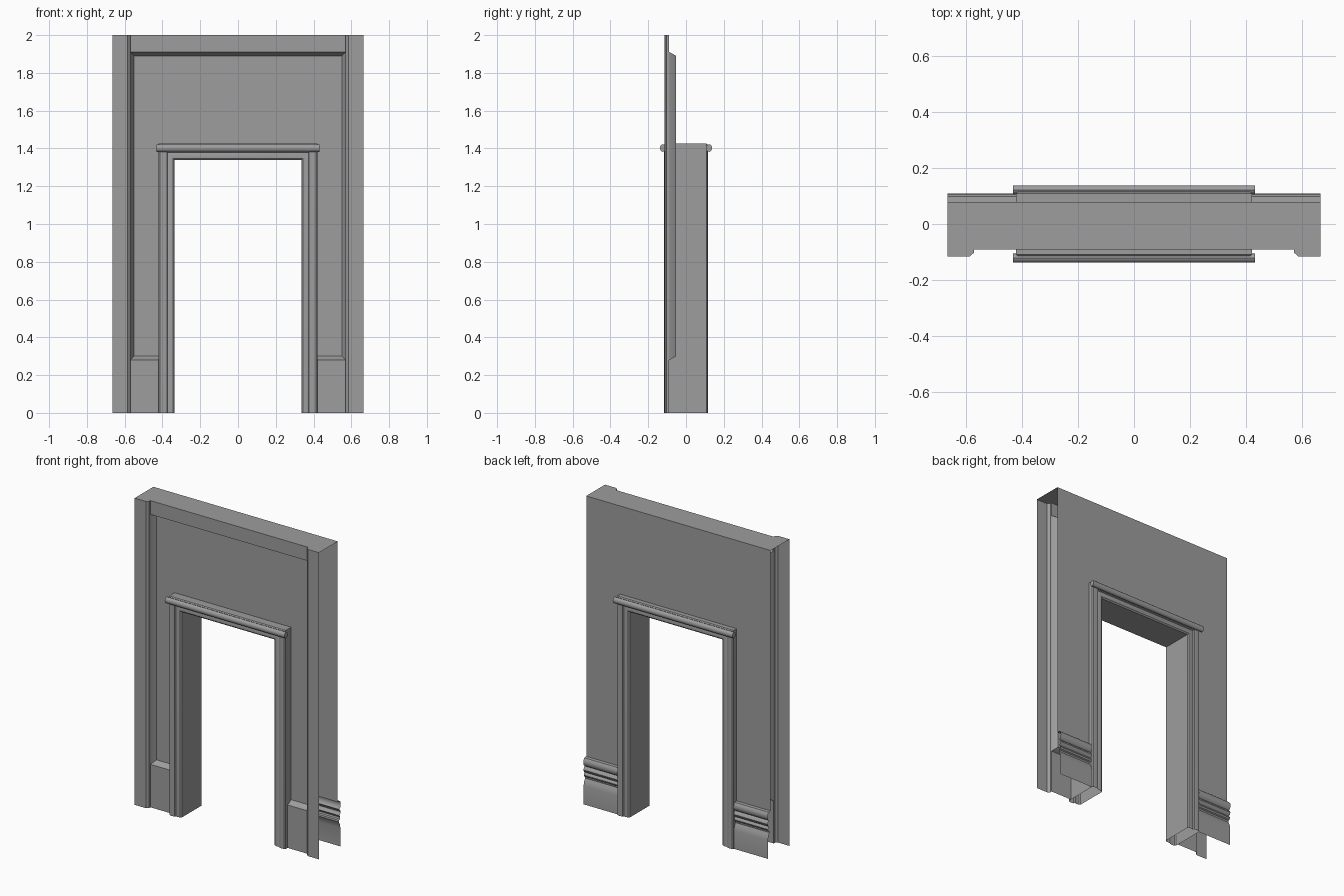
import bpy
import bmesh
import math
from mathutils import Vector

cube = bpy.data.objects.get("Cube")
if cube:
    bpy.data.objects.remove(cube, do_unlink=True)

stone = bpy.data.materials.new("grey_stone")
stone.use_nodes = True
grey = (0.34, 0.34, 0.34, 1)
stone.diffuse_color = grey
stone.node_tree.nodes["Principled BSDF"].inputs["Base Color"].default_value = grey

FRONT, BACK = Vector((0, -1, 0)), Vector((0, 1, 0))
WIDE, TOP = 0.665, 2.0            # wall half width and height
OPEN_W, OPEN_H = 0.335, 1.34      # doorway half width and height
TRIM = 0.085                      # width of the door surround
HOLE_W, HOLE_H = OPEN_W + TRIM, OPEN_H + TRIM
RAIL_Y, PANEL_Y, BACK_Y = -0.09, -0.053, 0.078
FRAME_W, BASE_Z, RAIL_Z = 0.57, 0.28, 1.91
BEVEL = 0.02


def finish(name, bm, facing=None):
    """Orient the faces, shade them and make the object."""
    bmesh.ops.remove_doubles(bm, verts=bm.verts, dist=0.0001)
    bmesh.ops.recalc_face_normals(bm, faces=bm.faces)
    if facing and sum(f.normal.dot(facing) * f.calc_area() for f in bm.faces) < 0:
        bmesh.ops.reverse_faces(bm, faces=bm.faces)
    mesh = bpy.data.meshes.new(name)
    bm.to_mesh(mesh)
    bm.free()
    mesh.materials.append(stone)
    mesh.shade_smooth()
    mesh.set_sharp_from_angle(angle=math.radians(35))
    obj = bpy.data.objects.new(name, mesh)
    bpy.context.collection.objects.link(obj)
    return obj


def sheet(name, rects, y, facing):
    """Upright flat sheet made of (x0, x1, z0, z1) rectangles."""
    bm = bmesh.new()
    for x0, x1, z0, z1 in rects:
        bm.faces.new([bm.verts.new((x, y, z)) for x, z in
                      ((x0, z0), (x1, z0), (x1, z1), (x0, z1))])
    return finish(name, bm, facing)


def arch(half, z0, z1):
    """Rectangles of a wall around the doorway."""
    return [(-half, -HOLE_W, z0, HOLE_H), (HOLE_W, half, z0, HOLE_H),
            (-half, -HOLE_W, HOLE_H, z1), (-HOLE_W, HOLE_W, HOLE_H, z1),
            (HOLE_W, half, HOLE_H, z1)]


def sweep(name, path, profile, closed=False, caps=False, facing=None):
    """Run an (offset, y) profile along an x-z path with mitred corners."""
    pts = [Vector(p) for p in path]
    dirs = [(b - a).normalized() for a, b in zip(pts, pts[1:])]
    normals = [Vector((-d.y, d.x)) for d in dirs]
    bm = bmesh.new()
    rings = []
    for i, p in enumerate(pts):
        a, b = normals[max(i - 1, 0)], normals[min(i, len(normals) - 1)]
        mitre = (a + b) / (1 + a.dot(b))
        rings.append([bm.verts.new((p.x + mitre.x * o, y, p.y + mitre.y * o))
                      for o, y in profile])
    n = len(profile)
    for r, s in zip(rings, rings[1:]):
        for j in range(n if closed else n - 1):
            k = (j + 1) % n
            bm.faces.new((r[j], r[k], s[k], s[j]))
    if caps:
        bm.faces.new(rings[0])
        bm.faces.new(rings[-1])
    return finish(name, bm, facing)


# Flat walls, rail and lid
sheet("front_panel", arch(FRAME_W - BEVEL, BASE_Z + BEVEL, RAIL_Z - BEVEL), PANEL_Y, FRONT)
sheet("back_wall", arch(WIDE, 0.3, TOP), BACK_Y, BACK)
sheet("top_rail", [(-FRAME_W, FRAME_W, RAIL_Z, TOP)], RAIL_Y, FRONT)
sheet("front_baseboard", [(-FRAME_W, -HOLE_W, 0, BASE_Z), (HOLE_W, FRAME_W, 0, BASE_Z)],
      RAIL_Y, FRONT)

bm = bmesh.new()
lid = [(WIDE, BACK_Y), (WIDE, -0.115), (0.585, -0.115), (FRAME_W, -0.102), (FRAME_W, RAIL_Y)]
bm.faces.new([bm.verts.new((x, y, TOP)) for x, y in
              lid + [(-x, y) for x, y in reversed(lid)]])
finish("wall_top", bm, Vector((0, 0, 1)))

# Moulded edge around the recessed panel
cove = [(0, RAIL_Y), (0.005, -0.078), (0.012, -0.066), (BEVEL, PANEL_Y)]
sweep("panel_moulding",
      [(HOLE_W, BASE_Z), (FRAME_W, BASE_Z), (FRAME_W, RAIL_Z),
       (-FRAME_W, RAIL_Z), (-FRAME_W, BASE_Z), (-HOLE_W, BASE_Z)], cove, facing=FRONT)

# Side posts
post = [(WIDE, -0.115), (0.585, -0.115), (FRAME_W, -0.102), (FRAME_W, RAIL_Y)]
for side, s in (("left", 1), ("right", -1)):
    sweep(side + "_post", [(0, 0), (0, TOP)], [(-s * x, y) for x, y in post], facing=FRONT)

# Door surround: moulded front and back, plain jamb between
half = [(0, 0.1), (0.008, 0.107), (0.03, 0.109), (0.038, 0.106), (0.042, 0.114),
        (0.06, 0.117), (0.078, 0.115), (TRIM, 0.108)]
sweep("door_surround",
      [(-OPEN_W, 0), (-OPEN_W, OPEN_H), (OPEN_W, OPEN_H), (OPEN_W, 0)],
      [(o, -y) for o, y in half] + half[::-1], closed=True)

# Rounded bead over the doorway on both faces
for name, s in (("front", -1), ("back", 1)):
    bead = [(0.02 * math.sin(a), s * (0.122 + 0.016 * math.cos(a)))
            for a in (math.tau * i / 12 for i in range(12))]
    sweep(name + "_cornice", [(-0.432, 1.402), (0.432, 1.402)], bead, closed=True, caps=True)

# Back skirting with stacked beads
skirting = [(0, 0.106), (0.12, 0.106), (0.145, 0.1), (0.165, 0.09), (0.175, 0.092),
            (0.18, 0.1), (0.19, 0.104), (0.2, 0.1), (0.205, 0.094), (0.212, 0.102),
            (0.225, 0.108), (0.238, 0.102), (0.245, 0.094), (0.252, 0.103),
            (0.27, 0.109), (0.288, 0.107), (0.3, 0.098), (0.302, BACK_Y)]
for side, x0, x1 in (("left", HOLE_W, WIDE), ("right", -WIDE, -HOLE_W)):
    sweep(side + "_back_skirting", [(x0, 0), (x1, 0)], skirting, facing=BACK)
